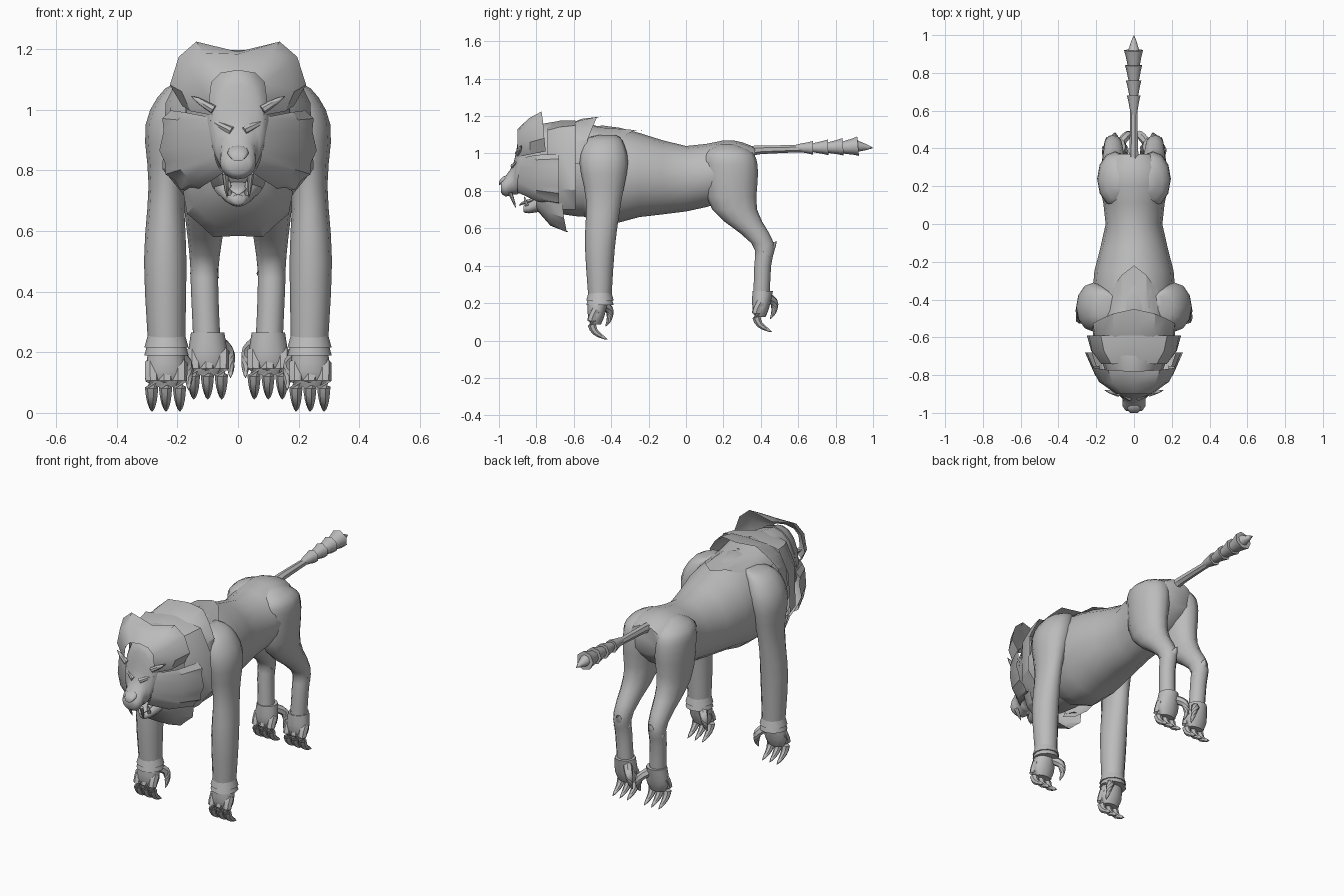
import bpy
import bmesh
import math
from mathutils import Vector

default_cube = bpy.data.objects.get("Cube")
if default_cube:
    bpy.data.objects.remove(default_cube, do_unlink=True)

SHADE = .5
grey = bpy.data.materials.new("plain grey")
grey.use_nodes = True
grey.diffuse_color = (SHADE, SHADE, SHADE, 1)
grey.node_tree.nodes["Principled BSDF"].inputs["Base Color"].default_value = grey.diffuse_color


def finish(name, bm, smooth_angle):
    """Turn a bmesh into a shaded, coloured object."""
    bmesh.ops.recalc_face_normals(bm, faces=bm.faces)
    mesh = bpy.data.meshes.new(name)
    bm.to_mesh(mesh)
    bm.free()
    mesh.materials.append(grey)
    part = bpy.data.objects.new(name, mesh)
    bpy.context.collection.objects.link(part)
    bpy.ops.object.select_all(action="DESELECT")
    part.select_set(True)
    bpy.context.view_layer.objects.active = part
    bpy.ops.object.shade_smooth_by_angle(angle=math.radians(smooth_angle))


def bridge(bm, rings, closed):
    """Join consecutive rings of points with quads."""
    vert_rings = [[bm.verts.new(point) for point in ring] for ring in rings]
    for lower, upper in zip(vert_rings, vert_rings[1:]):
        count = len(lower)
        for i in range(count if closed else count - 1):
            j = (i + 1) % count
            bm.faces.new((lower[i], lower[j], upper[j], upper[i]))
    return vert_rings


def loft(name, rings):
    """Closed solid through a row of rings."""
    bm = bmesh.new()
    vert_rings = bridge(bm, rings, closed=True)
    bm.faces.new(vert_rings[0])
    bm.faces.new(vert_rings[-1])
    finish(name, bm, smooth_angle=50)


def soften(sections, steps=3):
    """Add sections between the given ones along a smooth spline."""
    padded = [sections[0], *sections, sections[-1]]
    result = []
    for before, start, end, after in zip(padded, padded[1:], padded[2:], padded[3:]):
        for step in range(steps):
            t = step / steps
            result.append([
                q + t / 2 * (r - p + t * (2 * p - 5 * q + 4 * r - s + t * (3 * (q - r) + s - p)))
                for p, q, r, s in zip(before, start, end, after)])
    result.append(sections[-1])
    return result


def circle(count):
    turns = [math.tau * i / count for i in range(count)]
    return [(math.cos(turn), math.sin(turn)) for turn in turns]


def barrel(name, *sections):
    """Loft along y from (y, bottom, top, half width)."""
    loft(name, [[(half * c, y, (low + high) / 2 + (high - low) / 2 * s) for c, s in circle(16)]
                for y, low, high, half in soften(sections, steps=2)])


def limb(name, side, *sections):
    """Loft upward from (x, y, z, x radius, y radius)."""
    loft(name, [[(side * (x + rx * c), y + ry * s, z) for c, s in circle(12)]
                for x, y, z, rx, ry in soften(sections)])


def spike(name, path, thick, thin=.001, ease=2, side=1):
    """Bent tube that tapers from thick to thin."""
    points = [Vector((side * x, y, z)) for x, y, z in soften(path)]
    last = len(points) - 1
    rings = []
    for i, point in enumerate(points):
        along = points[min(i + 1, last)] - points[max(i - 1, 0)]
        turn = along.to_track_quat("Z", "Y")
        radius = thick + (thin - thick) * (i / last) ** ease
        rings.append([point + turn @ Vector((radius * c, radius * s, 0)) for c, s in circle(7)])
    loft(name, rings)


def fur_sheet(name, front, rim, start, stop, lean=0, notch=.05):
    """Flared open sheet with a jagged rim; angles run from the top, sizes are (y, z, rx, rz)."""
    middle = [a + (b - a) * share for a, b, share in zip(front, rim, (.45, .6, .7, .7))]
    rings = []
    for share, (y, z, rx, rz) in ((0, front), (.4, middle), (1, rim)):
        ring = []
        for i in range(9):
            centred = 1 - abs(i - 4) / 4
            angle = math.radians(start + (stop - start) * i / 8)
            squarish = [math.copysign(abs(v) ** .75, v) for v in (math.sin(angle), math.cos(angle))]
            depth = notch if i == 4 else 0 if i % 2 else .05
            jag = 1 - depth * share
            ring.append((rx * jag * squarish[0],
                         y + lean * share * centred,
                         z + rz * jag * squarish[1]))
        rings.append(ring)
    bm = bmesh.new()
    bridge(bm, rings, closed=False)
    finish(name, bm, smooth_angle=32)


# Torso, and the neck that fills the mane
barrel("torso", (-.64, .72, 1.1, .14), (-.45, .62, 1.15, .21), (-.25, .66, 1.11, .21),
       (0, .69, 1.04, .15), (.2, .74, 1.07, .18), (.3, .79, 1.06, .16), (.37, .87, 1.03, .1))
barrel("neck", (-.84, .78, 1.14, .12), (-.7, .68, 1.17, .18), (-.48, .66, 1.15, .18))

# Head with muzzle, jaw, tongue and nose
barrel("head", (-.99, .79, .85, .04), (-.965, .77, .88, .06), (-.925, .78, .94, .06),
       (-.905, .78, 1.03, .085), (-.88, .79, 1.13, .1), (-.8, .77, 1.16, .14))
barrel("lower_jaw", (-.87, .69, .72, .02), (-.84, .68, .74, .04), (-.7, .7, .84, .1))
barrel("tongue", (-.89, .72, .73, .01), (-.86, .73, .75, .03), (-.78, .75, .77, .03))
barrel("nose", (-1, .83, .85, .02), (-.98, .84, .875, .035), (-.95, .85, .885, .03))

# Mane: overlapping sheets from the face backwards
fur_sheet("crest", (-.9, 1.04, .095, .09), (-.75, 1.1, .225, .14), -125, 125, -.03, notch=.35)
for side, label in ((1, "left"), (-1, "right")):
    fur_sheet(label + "_cheek_mane", (-.9, .9, .08, .12), (-.68, .89, .26, .19),
              side * 60, side * 150)
fur_sheet("beard", (-.8, .85, .1, .15), (-.66, .85, .2, .28), 110, 250, lean=.03)
fur_sheet("neck_mane", (-.74, .92, .18, .24), (-.59, .92, .26, .27), -145, 145)
fur_sheet("collar", (-.64, .93, .2, .22), (-.55, .95, .23, .26), -90, 90, lean=.1)
fur_sheet("cape", (-.6, .95, .18, .22), (-.42, .93, .18, .2), -60, 60, lean=.2)

# Tail with a stack of flaring tufts
spike("tail", [(0, .32, 1), (0, .4, 1.02), (0, .9, 1.03)], .045, .015, ease=.5)
for i in range(4):
    base = .58 + .08 * i
    spike("tail_tuft", [(0, base, 1.03), (0, base + .1, 1.03 + .003 * i)],
          .015 + .004 * i, .038 + .005 * i, ease=1)
spike("tail_tip", [(0, .9, 1.04), (0, 1, 1.03)], .04, ease=1)


def paw(label, side, x, y, z):
    """Palm, three clawed toes and an inner dewclaw, placed by the claw tips."""
    limb(label + "_palm", side, (x, y - .06, z + .08, .045, .025),
         (x, y - .06, z + .13, .066, .045), (x, y - .05, z + .22, .055, .055))
    for toe in (-1, 0, 1):
        toe_x = x + .046 * toe
        spike(label + "_toe",
              [(toe_x, y - .06, z + .16), (toe_x, y - .085, z + .1),
               (toe_x, y - .065, z + .04), (toe_x, y, z)], .025, ease=3, side=side)
    spike(label + "_dewclaw",
          [(x - .03, y - .03, z + .19), (x - .065, y + .01, z + .16),
           (x - .075, y + .01, z + .11), (x - .075, y - .01, z + .07)], .025, side=side)


# Paired legs and face details
for side, label in ((1, "left"), (-1, "right")):
    limb(label + "_front_leg", side, (.235, -.46, .2, .06, .06), (.24, -.46, .5, .07, .08),
         (.235, -.44, .75, .06, .095), (.215, -.44, .95, .09, .13), (.17, -.44, 1.07, .07, .1),
         (.12, -.42, 1.1, .03, .04))
    paw(label + "_front", side, .238, -.42, .005)
    for height in (.19, .215):
        fur_ring = [[(side * (.236 + size * c), -.46 + size * s, z) for c, s in circle(12)]
                    for size, z in ((.073, height), (.062, height + .04))]
        loft(label + "_wrist_fur", fur_ring)

    limb(label + "_hind_leg", side, (.1, .4, .18, .045, .045), (.11, .41, .4, .045, .045),
         (.11, .41, .52, .05, .06), (.105, .26, .7, .075, .12), (.1, .24, .9, .095, .145),
         (.09, .23, 1, .09, .13), (.07, .22, 1.05, .03, .04))
    spike(label + "_hock_fur", [(.11, .42, .46), (.1, .485, .53)], .05, ease=1, side=side)
    paw(label + "_hind", side, .1, .46, .045)

    spike(label + "_upper_fang", [(.042, -.94, .79), (.036, -.91, .71)], .011, side=side)
    spike(label + "_lower_fang", [(.03, -.85, .72), (.028, -.865, .77)], .01, side=side)
    spike(label + "_brow", [(.02, -.925, .93), (.09, -.89, .965)], .014, .004, side=side)
    spike(label + "_ear", [(.08, -.9, 1), (.155, -.88, 1.045)], .015, side=side)
